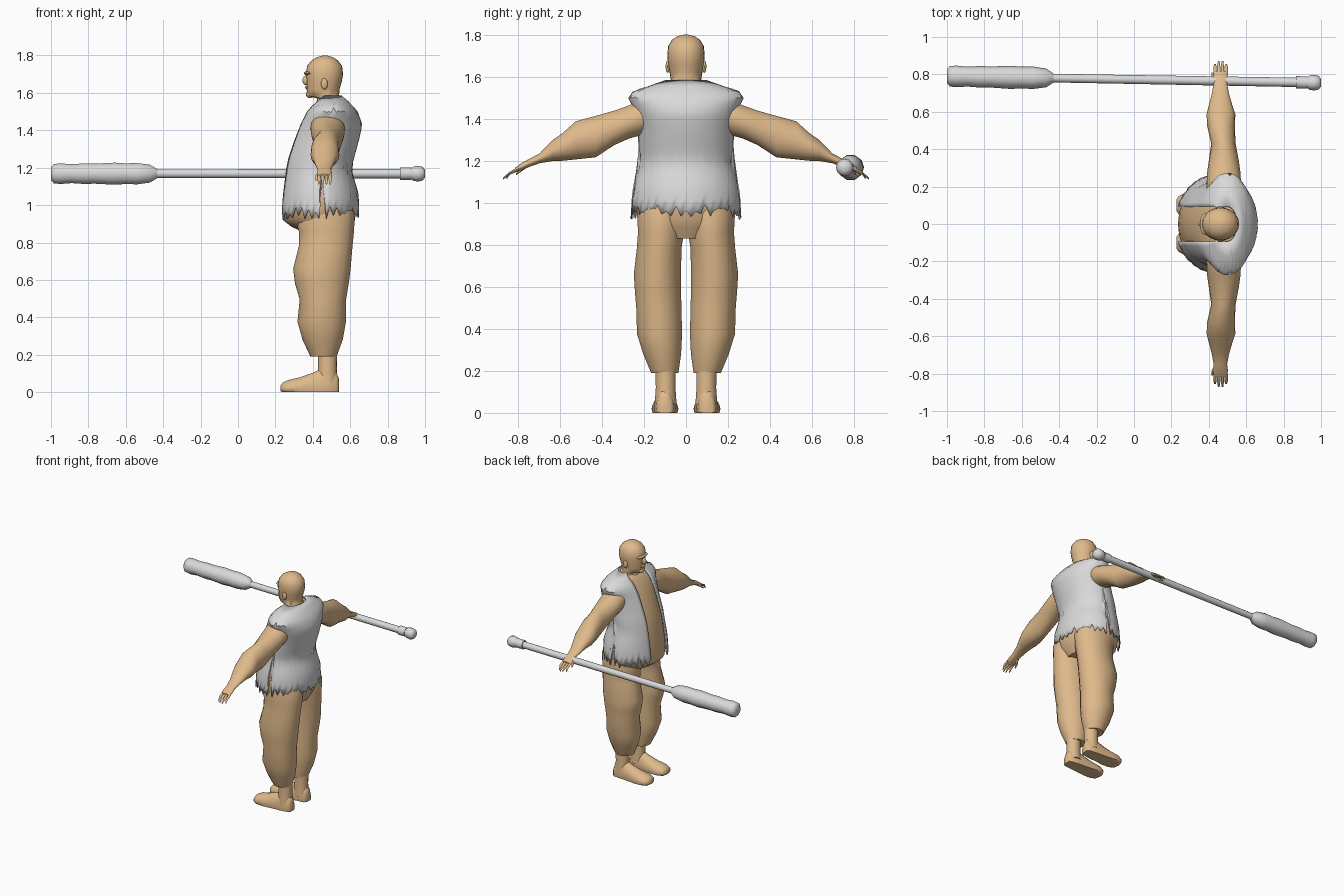
import bpy, bmesh, math, random
from mathutils import Vector

random.seed(4)
cube = bpy.data.objects.get("Cube")
if cube:
    bpy.data.objects.remove(cube, do_unlink=True)


def material(name, rgb):
    m = bpy.data.materials.new(name)
    m.use_nodes = True
    m.diffuse_color = (*rgb, 1)
    m.node_tree.nodes["Principled BSDF"].inputs["Base Color"].default_value = (*rgb, 1)
    return m


SKIN = material("tan skin", (0.74, 0.49, 0.26))
GREY = material("light grey", (0.7, 0.7, 0.7))
X, Y, Z = Vector((1, 0, 0)), Vector((0, 1, 0)), Vector((0, 0, 1))


def finish(name, bm, mat, angle=50):
    bmesh.ops.recalc_face_normals(bm, faces=bm.faces[:])
    mesh = bpy.data.meshes.new(name)
    bm.to_mesh(mesh)
    bm.free()
    mesh.materials.append(mat)
    ob = bpy.data.objects.new(name, mesh)
    bpy.context.collection.objects.link(ob)
    bpy.ops.object.select_all(action='DESELECT')
    bpy.context.view_layer.objects.active = ob
    ob.select_set(True)
    bpy.ops.object.shade_smooth_by_angle(angle=math.radians(angle))
    return ob


def loft(name, rings, u, v, mat, n=18, floor=False, angle=50):
    """Skin elliptical rings (centre, radius along u, radius along v), capped."""
    bm = bmesh.new()
    loops = []
    for c, ru, rv in rings:
        loop = []
        for i in range(n):
            a = math.tau * i / n
            p = Vector(c) + u * (ru * math.cos(a)) + v * (rv * math.sin(a))
            if floor:
                p.z = max(p.z, 0)
            loop.append(bm.verts.new(p))
        loops.append(loop)
    for a, b in zip(loops, loops[1:]):
        for i in range(n):
            j = (i + 1) % n
            bm.faces.new((a[i], a[j], b[j], b[i]))
    bm.faces.new(loops[0])
    bm.faces.new(loops[-1])
    return finish(name, bm, mat, angle)


def upright(name, rows, mat):
    """Loft from rows of height, front x, back x, half width."""
    return loft(name, [(((f + b) / 2, 0, z), (b - f) / 2, w) for z, f, b, w in rows], X, Y, mat, 24)


def ball(name, centre, size, mat):
    bm = bmesh.new()
    bmesh.ops.create_uvsphere(bm, u_segments=12, v_segments=8, radius=1)
    for v in bm.verts:
        v.co = Vector(centre) + Vector(a * b for a, b in zip(v.co, size))
    return finish(name, bm, mat)


# Body outline: height, front x, back x, half width
BODY = [(0.90, .215, .65, .265), (1.06, .227, .645, .256), (1.19, .243, .607, .222),
        (1.25, .255, .62, .226), (1.34, .285, .645, .228), (1.43, .32, .665, .24),
        (1.50, .36, .64, .275), (1.535, .39, .61, .25), (1.565, .42, .58, .145), (1.585, .435, .555, .095)]


def body(z):
    for a, b in zip(BODY, BODY[1:]):
        if z <= b[0]:
            t = (z - a[0]) / (b[0] - a[0])
            return [p + (q - p) * t for p, q in zip(a, b)]
    return BODY[-1]


# Torso with hanging belly
torso = [(.83, .40, .58, .10), (.885, .285, .61, .20), (.92, .24, .625, .225)]
torso += [(z, f + .014, b - .014, w - .014) for z, f, b, w in (body(k) for k in
          (.98, 1.06, 1.19, 1.25, 1.34, 1.43, 1.50, 1.53, 1.56))]
upright("torso", torso, SKIN)

# Open vest with a ragged hem and a slit on each hip
bm = bmesh.new()
COLS, ROWS = 60, 18
grid = []
for i in range(COLS + 1):
    s = i / COLS
    if i in (14, COLS - 14):
        hem = 1.12
    elif i % 2:
        hem = random.uniform(.92, .95)
    else:
        hem = random.uniform(.955, 1.0)
    column = []
    for k in range(ROWS + 1):
        z = hem + (1.585 - hem) * (k / ROWS) ** .8
        z, f, b, w = body(z)
        gap = math.asin(min(.095 / w, .8))
        a = math.pi + gap + s * (math.tau - 2 * gap)
        column.append(bm.verts.new(((f + b) / 2 + (b - f) / 2 * math.cos(a), w * math.sin(a), z)))
    grid.append(column)
for c, d in zip(grid, grid[1:]):
    for k in range(ROWS):
        bm.faces.new((c[k], d[k], d[k + 1], c[k + 1]))
vest = finish("vest", bm, GREY, 40)
solid = vest.modifiers.new("thickness", 'SOLIDIFY')
solid.thickness = .008

# Head and neck
upright("head", [(1.50, .40, .58, .09), (1.57, .425, .545, .078), (1.583, .375, .54, .072),
                 (1.62, .366, .543, .078), (1.66, .368, .555, .085), (1.70, .362, .562, .089),
                 (1.745, .37, .556, .085), (1.775, .395, .533, .067), (1.792, .425, .505, .042),
                 (1.80, .455, .475, .01)], SKIN)
ball("nose", (.364, 0, 1.667), (.02, .016, .026), SKIN)
ball("brow", (.38, 0, 1.705), (.028, .06, .012), SKIN)
ball("chin", (.385, 0, 1.592), (.022, .035, .02), SKIN)
ball("lips", (.37, 0, 1.63), (.012, .028, .009), SKIN)

# Leg: height, front x, back x, inner y, outer y
LEG = [(.19, .387, .527, .035, .167), (.28, .345, .56, .022, .205), (.376, .318, .577, .017, .235),
       (.495, .33, .578, .02, .238), (.58, .305, .592, .022, .245), (.66, .295, .602, .022, .25),
       (.78, .325, .612, .02, .236), (.86, .325, .62, .008, .23), (.95, .30, .625, 0, .235),
       (1.05, .32, .59, 0, .21)]
# Foot: x, top height, half width
FOOT = [(.54, .07, .028), (.525, .11, .042), (.46, .135, .05), (.40, .105, .054),
        (.33, .08, .062), (.27, .066, .064), (.24, .052, .05), (.227, .035, .03)]
# Arm: reach, centre height, half height, centre x, half depth
ARM = [(.12, 1.42, .08, .48, .08), (.20, 1.412, .088, .48, .092), (.27, 1.385, .08, .48, .09),
       (.34, 1.357, .083, .48, .08), (.43, 1.315, .10, .478, .065), (.525, 1.297, .092, .465, .074),
       (.587, 1.266, .067, .465, .077), (.634, 1.249, .051, .463, .063), (.696, 1.212, .024, .462, .046),
       (.75, 1.188, .019, .462, .036), (.78, 1.173, .018, .462, .04), (.815, 1.155, .011, .462, .037)]

for s, side in ((-1, "left"), (1, "right")):
    loft(side + "_leg", [(((f + b) / 2, s * (i + o) / 2, z), (b - f) / 2, (o - i) / 2)
                         for z, f, b, i, o in LEG], X, Y, SKIN)
    loft(side + "_ankle", [((.478, s * .097, z), r, r * .95)
                           for z, r in ((.04, .056), (.12, .05), (.22, .052))], X, Y, SKIN)
    loft(side + "_foot", [((x, s * .1, .02), w, top - .02) for x, top, w in FOOT],
         Y, Z, SKIN, floor=True)
    loft(side + "_arm", [((x, s * y, z), d, h) for y, z, h, x, d in ARM], X, Z, SKIN)
    for i in range(4):
        x = .433 + i * .02
        tip = .872 if i in (1, 2) else .855
        loft(f"{side}_finger_{i + 1}", [((x, s * .80, 1.16), .009, .009), ((x, s * .84, 1.14), .009, .008),
                                        ((x, s * tip, 1.114), .004, .004)], X, Z, SKIN, 8)
    loft(side + "_thumb", [((.445, s * .755, 1.18), .012, .012), ((.424, s * .785, 1.158), .01, .01),
                           ((.418, s * .81, 1.135), .005, .005)], X, Z, SKIN, 8)
    ball(side + "_ear", (.462, s * .087, 1.648), (.018, .01, .03), SKIN)


# Long club, tilted slightly in plan: x along the shaft and radius
def shaft(name, rows, n):
    loft(name, [((x, .7725 - .0175 * x, 1.168), r, r) for x, r in rows], Y, Z, GREY, n)


shaft("club_shaft", [(-.5, .023), (.88, .025)], 12)
shaft("club_head", [(-1, .035), (-.985, .054), (-.95, .058), (-.89, .053), (-.82, .058), (-.77, .056),
                    (-.66, .062), (-.60, .058), (-.54, .06), (-.47, .05), (-.43, .024)], 10)
shaft("club_collar", [(.865, .033), (.925, .033)], 12)
shaft("club_knob", [(.92, .026), (.94, .039), (.965, .042), (.988, .036), (1, .02)], 12)
